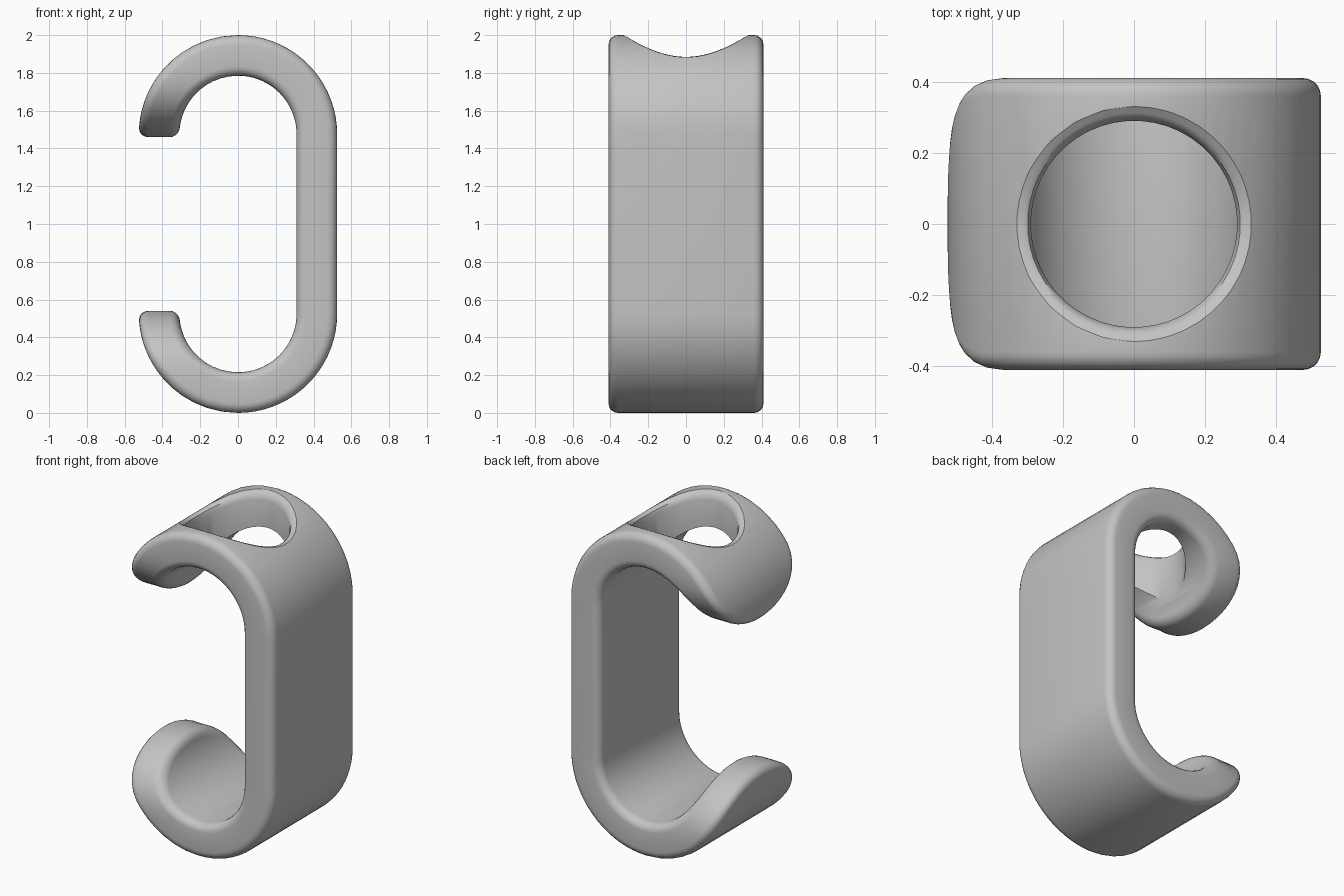
import bpy
import bmesh
from math import sin, cos, asin, pi, sqrt

cube = bpy.data.objects.get("Cube")
if cube:
    bpy.data.objects.remove(cube, do_unlink=True)

OUTER, INNER = 0.525, 0.31      # bend radii
CENTRE = 1.475                  # height of the upper bend centre
HALF_WIDTH = 0.41
TIP, TIP_TOP = 1.46, 1.785      # rounded tongue at each free end
EDGE = 0.05                     # edge rounding
HOLE = 0.29
STEPS = 18


def half_width(z, inset):
    """Half width of the strip, narrowing to a rounded tongue at the tip."""
    u = min(1, max(0, (TIP_TOP - z) / (TIP_TOP - TIP - inset)))
    return (HALF_WIDTH - inset) * sqrt(max(0, 1 - u * u))


def half_path(r, inset):
    """Upper half of the hook at one radius: from tip over the top to the back."""
    start = asin((TIP + inset - CENTRE) / r)
    pts = []
    for i in range(STEPS + 1):
        a = start + (pi / 2 - start) * (i / STEPS) ** 2 if i < STEPS else pi / 2
        z = CENTRE + r * sin(a)
        y = 0 if i == 0 else half_width(z, inset)
        pts.append((-r * cos(a), y, z))
    for i in range(1, STEPS + 1):
        a = pi / 2 * (1 - i / STEPS)
        pts.append((r * cos(a), HALF_WIDTH - inset, CENTRE + r * sin(a)))
    return pts


def full_path(r, inset):
    top = half_path(r, inset)
    return top + [(x, y, 2 - z) for x, y, z in reversed(top)]


def loft(name, rings, cap=False):
    """Join closed rings of points into one solid object."""
    bm = bmesh.new()
    rows = [[bm.verts.new(p) for p in ring] for ring in rings]
    for a, b in zip(rows, rows[1:]):
        n = len(a)
        for i in range(n):
            j = (i + 1) % n
            bm.faces.new((a[i], a[j], b[j], b[i]))
    if cap:
        bm.faces.new(rows[0])
        bm.faces.new(rows[-1])
    bmesh.ops.remove_doubles(bm, verts=bm.verts[:], dist=0.00001)
    bmesh.ops.recalc_face_normals(bm, faces=bm.faces[:])
    mesh = bpy.data.meshes.new(name)
    bm.to_mesh(mesh)
    bm.free()
    obj = bpy.data.objects.new(name, mesh)
    bpy.context.collection.objects.link(obj)
    return obj


# Hook body: rounded section swept along the open loop
quarter = [pi / 2 * i / 5 for i in range(6)]
section = [(EDGE * (1 - sin(a)), OUTER - EDGE * (1 - cos(a))) for a in quarter]
section += [(EDGE * (1 - sin(a)), INNER + EDGE * (1 - cos(a))) for a in reversed(quarter)]
paths = [full_path(r, inset) for inset, r in section]
rings = []
for station in zip(*paths):
    side = list(station)
    rings.append(side + [(x, -y, z) for x, y, z in reversed(side)])
hook = loft("hook_body", rings)

# Round hole through the upper bend, its rim following the curved surface
angles = [2 * pi * (i + 0.5) / 48 for i in range(48)]


def flat_ring(rho, z):
    return [(rho * cos(a), rho * sin(a), z) for a in angles]


def curved_ring(rho, r):
    return [(rho * cos(a), rho * sin(a), CENTRE + sqrt(r * r - (rho * cos(a)) ** 2))
            for a in angles]


rim = [(0.342, 0.535), (0.328, 0.523), (0.312, 0.515), (0.299, 0.502), (HOLE, 0.475)]
cutter = loft("hole_cutter",
              [flat_ring(0.342, 2.3)] + [curved_ring(*p) for p in rim] + [flat_ring(HOLE, 1.3)],
              cap=True)
cutter.hide_render = True

cut = hook.modifiers.new("hole", 'BOOLEAN')
cut.operation = 'DIFFERENCE'
cut.solver = 'EXACT'
cut.object = cutter

bpy.ops.object.select_all(action='DESELECT')
hook.select_set(True)
bpy.context.view_layer.objects.active = hook
bpy.ops.object.modifier_apply(modifier=cut.name)
bpy.data.objects.remove(cutter, do_unlink=True)

# Material
grey = bpy.data.materials.new("plain_grey")
grey.use_nodes = True
colour = (0.55, 0.55, 0.55, 1)
grey.diffuse_color = colour
for node in grey.node_tree.nodes:
    if node.type == 'BSDF_PRINCIPLED':
        node.inputs["Base Color"].default_value = colour
hook.data.materials.clear()
hook.data.materials.append(grey)

bpy.ops.object.shade_smooth_by_angle(angle=pi / 5)
